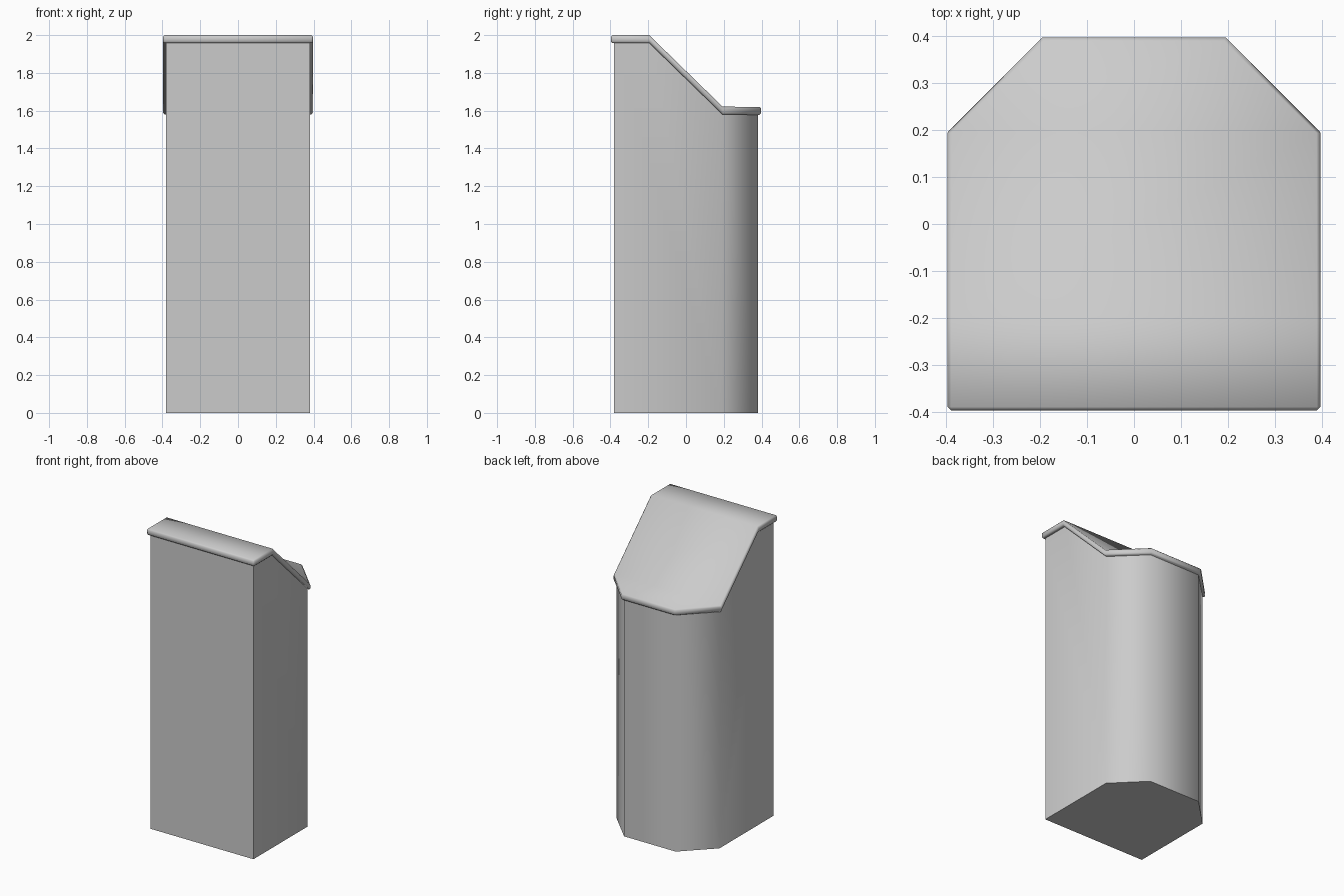
import bpy, bmesh, math

cube = bpy.data.objects.get("Cube")
if cube:
    bpy.data.objects.remove(cube)

grey = bpy.data.materials.new("light_grey")
grey.use_nodes = True
colour = (0.6, 0.6, 0.6, 1)
grey.diffuse_color = colour
grey.node_tree.nodes["Principled BSDF"].inputs["Base Color"].default_value = colour


def folded_prism(name, half, fold, top, drop, thickness=None, bevel=0):
    """Box with cut back corners and a stepped top; no thickness means down to the ground."""
    rows = [(-half, half, top), (-fold, half, top),
            (fold, half, top - drop), (half, fold, top - drop)]
    bm = bmesh.new()
    faces, last = [], None
    for y, x, z in rows:
        pair = [bm.verts.new((s * x, y, z)) for s in (-1, 1)]
        if last:
            faces.append(bm.faces.new((last[0], last[1], pair[1], pair[0])))
        last = pair
    # Extrude the folded sheet downwards
    extruded = bmesh.ops.extrude_face_region(bm, geom=faces, use_keep_orig=True)["geom"]
    for v in extruded:
        if isinstance(v, bmesh.types.BMVert):
            v.co.z = v.co.z - thickness if thickness else 0
    bmesh.ops.recalc_face_normals(bm, faces=bm.faces)
    # Merge coplanar strips
    bmesh.ops.dissolve_limit(bm, angle_limit=0.01, verts=bm.verts, edges=bm.edges)
    if bevel:
        rim = [e for e in bm.edges if e.calc_face_angle(0) > math.radians(60)]
        bmesh.ops.bevel(bm, geom=rim, offset=bevel, segments=1, affect='EDGES',
                        profile=0.5, clamp_overlap=True)
    mesh = bpy.data.meshes.new(name)
    bm.to_mesh(mesh)
    bm.free()
    mesh.materials.append(grey)
    obj = bpy.data.objects.new(name, mesh)
    bpy.context.collection.objects.link(obj)
    bpy.ops.object.select_all(action='DESELECT')
    obj.select_set(True)
    bpy.context.view_layer.objects.active = obj
    bpy.ops.object.shade_smooth_by_angle(angle=math.radians(50))
    return obj


# Tall body, its top tucked into the lid
folded_prism("body", half=0.38, fold=0.19, top=1.97, drop=0.38)

# Thin overhanging lid with softened rim
folded_prism("lid", half=0.397, fold=0.195, top=2.0, drop=0.38, thickness=0.042, bevel=0.008)
